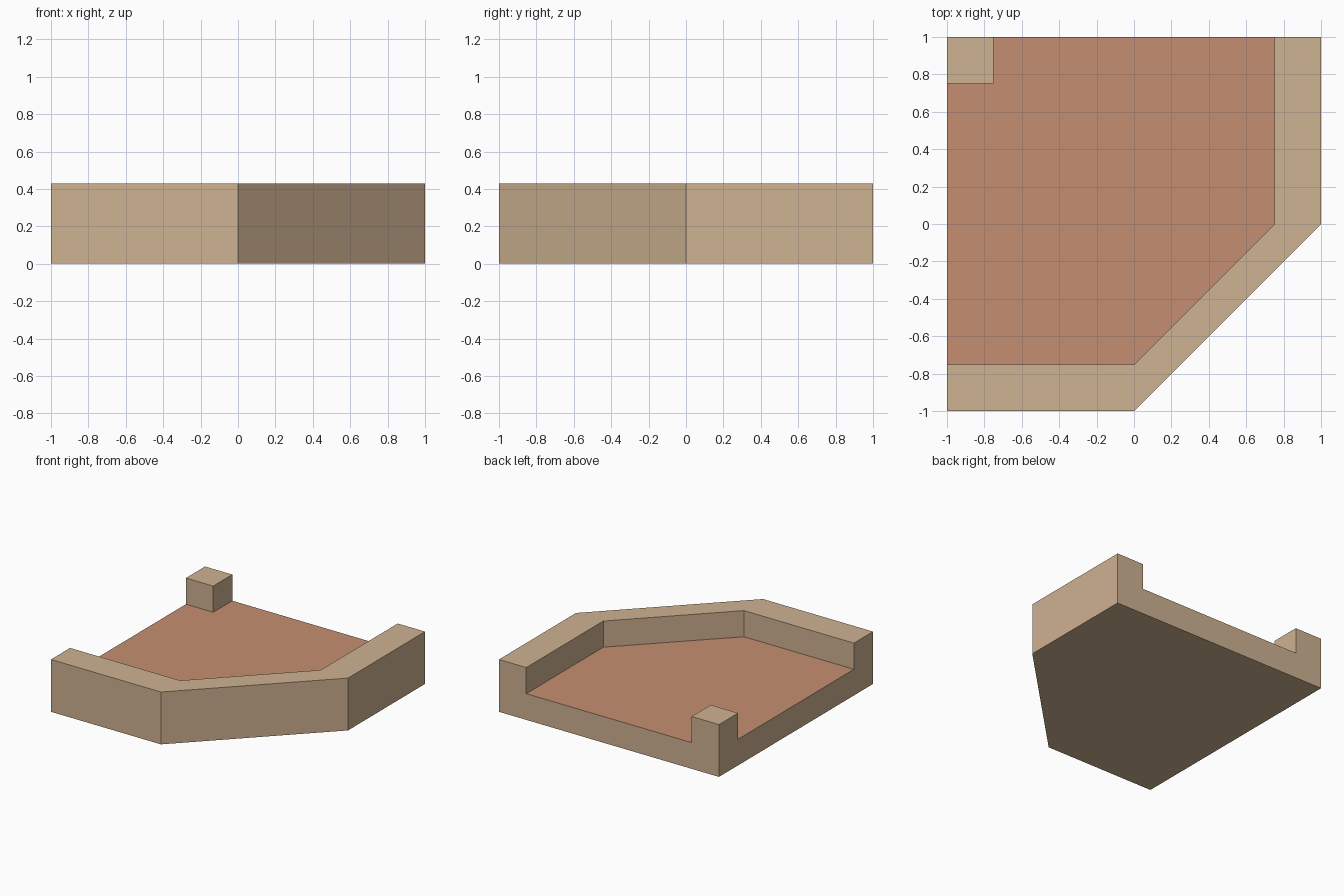
import bpy, bmesh

cube = bpy.data.objects.get("Cube")
if cube:
    bpy.data.objects.remove(cube, do_unlink=True)

HEIGHT, FLOOR, INNER, OVER = 0.43, 0.215, 0.752, 1.1


def make_material(name, srgb):
    color = [((c / 255 + 0.055) / 1.055) ** 2.4 for c in srgb] + [1]
    mat = bpy.data.materials.new(name)
    mat.use_nodes = True
    mat.diffuse_color = color
    mat.node_tree.nodes["Principled BSDF"].inputs["Base Color"].default_value = color
    return mat


def prism(name, outline, bottom, top):
    """Extrude a flat outline between two heights."""
    bm = bmesh.new()
    base = bm.faces.new([bm.verts.new((x, y, bottom)) for x, y in outline])
    new = bmesh.ops.extrude_face_region(bm, geom=[base])["geom"]
    verts = [v for v in new if isinstance(v, bmesh.types.BMVert)]
    bmesh.ops.translate(bm, verts=verts, vec=(0, 0, top - bottom))
    bmesh.ops.recalc_face_normals(bm, faces=bm.faces)
    mesh = bpy.data.meshes.new(name)
    bm.to_mesh(mesh)
    bm.free()
    obj = bpy.data.objects.new(name, mesh)
    bpy.context.collection.objects.link(obj)
    return obj


# Solid block with one corner cut off
tile = prism("corner_platform", [(-1, -1), (0, -1), (1, 0), (1, 1), (-1, 1)], 0, HEIGHT)

# Recess that leaves the parapet and the small corner post standing
recess = prism("recess_cutter", [
    (-OVER, -INNER), (0, -INNER), (INNER, 0), (INNER, OVER),
    (-INNER, OVER), (-INNER, INNER), (-OVER, INNER)], FLOOR, HEIGHT + 0.1)
recess.hide_render = True

cut = tile.modifiers.new("recess", 'BOOLEAN')
cut.operation = 'DIFFERENCE'
cut.solver = 'EXACT'
cut.object = recess
bpy.context.view_layer.objects.active = tile
bpy.ops.object.modifier_apply(modifier=cut.name)
bpy.data.objects.remove(recess, do_unlink=True)

# Tan stone everywhere, terracotta on the recessed floor
tile.data.materials.clear()
tile.data.materials.append(make_material("tan stone", (206, 178, 146)))
tile.data.materials.append(make_material("terracotta floor", (197, 143, 113)))
for face in tile.data.polygons:
    on_floor = face.normal.z > 0.9 and abs(face.center.z - FLOOR) < 0.01
    face.material_index = int(on_floor)
    face.use_smooth = False
